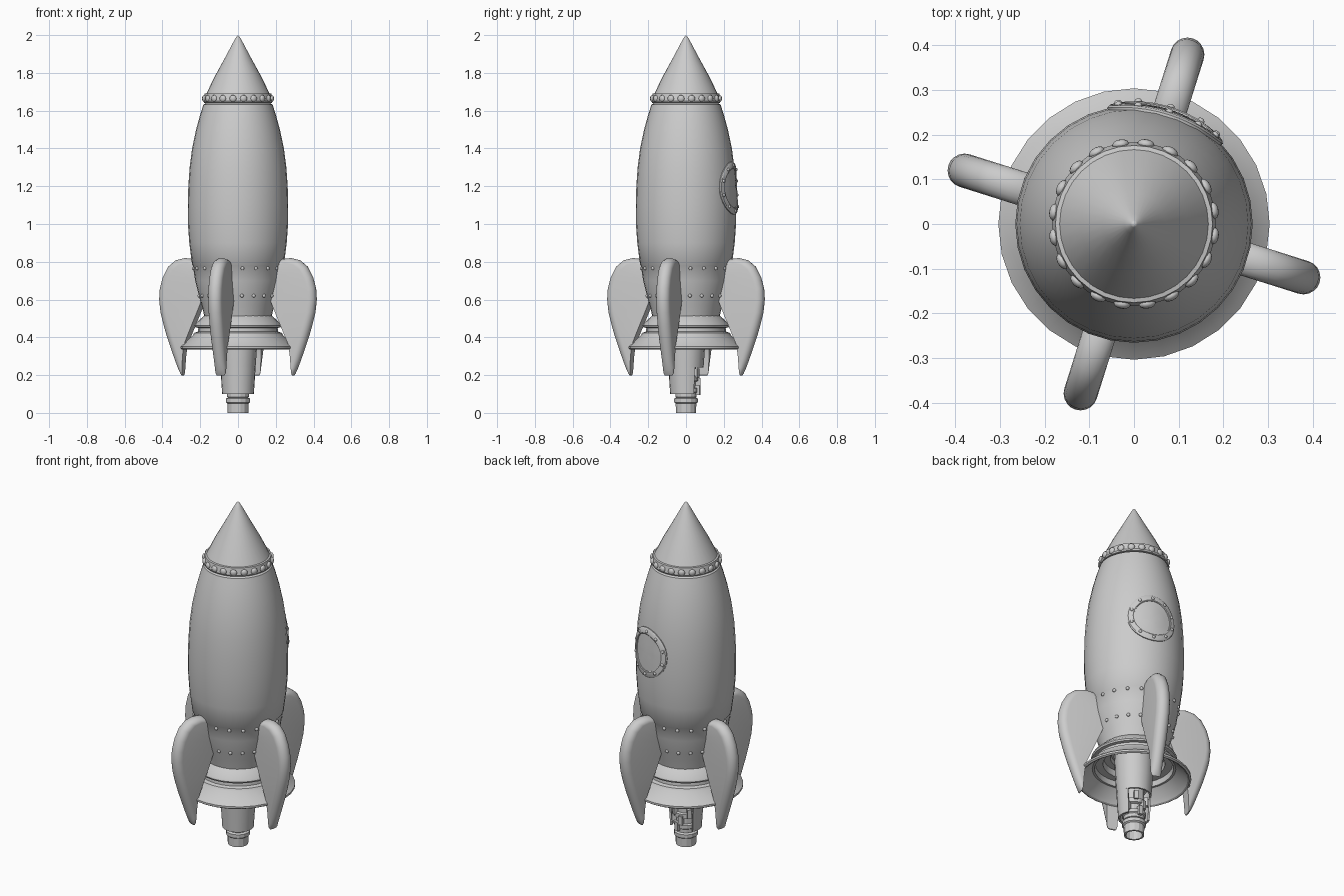
import bpy, bmesh
from math import sin, cos, pi, radians
from mathutils import Matrix, Vector

if "Cube" in bpy.data.objects:
    bpy.data.objects.remove(bpy.data.objects["Cube"])

FIN_ANGLE = radians(72.5)   # fins and porthole share this heading


def finish(name, bm, angle=35):
    bmesh.ops.remove_doubles(bm, verts=bm.verts, dist=1e-5)
    bmesh.ops.recalc_face_normals(bm, faces=bm.faces)
    me = bpy.data.meshes.new(name)
    bm.to_mesh(me)
    bm.free()
    ob = bpy.data.objects.new(name, me)
    bpy.context.collection.objects.link(ob)
    bpy.ops.object.select_all(action='DESELECT')
    ob.select_set(True)
    bpy.context.view_layer.objects.active = ob
    bpy.ops.object.shade_smooth_by_angle(angle=radians(angle))
    return ob


def skin(bm, rows, closed=False):
    """Bridge consecutive rows of points with quads."""
    vs = [[bm.verts.new(p) for p in row] for row in rows]
    n = len(vs[0])
    for a, b in zip(vs, vs[1:]):
        for i in range(n if closed else n - 1):
            j = (i + 1) % n
            bm.faces.new((a[i], a[j], b[j], b[i]))
    return vs


def polar(r, a, z):
    return Vector((r * cos(a), r * sin(a), z))


def lathe(name, profile, sides=32, angle=35):
    bm = bmesh.new()
    skin(bm, [[polar(r, 2 * pi * i / sides, z) for i in range(sides)]
              for r, z in profile], True)
    return finish(name, bm, angle)


def rivets(name, spots, size, height):
    """Flattened domes at (radius, angle, z), facing outward."""
    bm = bmesh.new()
    for r, a, z in spots:
        m = (Matrix.Translation(polar(r, a, z)) @ Matrix.Rotation(a, 4, 'Z')
             @ Matrix.Rotation(pi / 2, 4, 'Y') @ Matrix.Diagonal((size, size, height, 1)))
        bmesh.ops.create_uvsphere(bm, u_segments=10, v_segments=6, radius=1, matrix=m)
    return finish(name, bm, 60)


# Hull
HULL = [(.17, 1.64), (.183, 1.632), (.2, 1.58), (.222, 1.5), (.243, 1.4), (.256, 1.3),
        (.263, 1.2), (.266, 1.1), (.265, 1.0), (.258, .9), (.243, .785), (.239, .78),
        (.227, .70), (.207, .62), (.192, .57), (.178, .51)]


def hull_radius(z):
    for (r1, z1), (r0, z0) in zip(HULL, HULL[1:]):
        if z0 <= z <= z1:
            return r0 + (r1 - r0) * (z - z0) / (z1 - z0)


lathe("hull", HULL)
for label, z in (("upper", .765), ("lower", .62)):
    rivets(f"{label}_hull_rivets",
           [(hull_radius(z), 2 * pi * i / 20 + .1, z) for i in range(20)], .01, .008)

# Nose cone with its riveted collar
lathe("nose_cone", [(0, 2), (.008, 1.992), (.022, 1.968), (.07, 1.878),
                    (.12, 1.787), (.17, 1.685), (.165, 1.66)])
lathe("nose_collar", [(.166, 1.692), (.176, 1.69), (.184, 1.65), (.18, 1.642), (.165, 1.64)])
rivets("nose_rivets", [(.181, 2 * pi * (i + .5) / 20 + radians(.5), 1.664) for i in range(20)],
       .019, .011)

# Hollow stepped skirt
lathe("skirt", [(.172, .52), (.19, .505), (.225, .473), (.23, .462), (.226, .453), (.21, .45),
                (.212, .43), (.232, .424), (.238, .412), (.29, .363), (.304, .352),
                (.304, .341), (.295, .335), (.285, .34), (.27, .362), (.222, .405),
                (.21, .405), (.205, .435), (.165, .435), (.16, .47), (.125, .47),
                (.12, .49), (0, .49)], 28, 25)

# Exhaust core: stepped, hollow at the foot
lathe("exhaust_core", [(.06, .48), (.06, .30), (.068, .295), (.068, .27), (.055, .265),
                       (.055, .20), (.066, .195), (.066, .17), (.052, .165), (.052, .135),
                       (.064, .13), (.064, .11), (.058, .105), (.058, .085), (.052, .082),
                       (.064, .076), (.064, .056), (.056, .05), (.055, 0), (.045, 0),
                       (.045, .06), (0, .06)], 14, 25)

# Tapered exhaust sleeve, lower part open at the back
bm = bmesh.new()
for start, sweep, levels in ((0, 2 * pi, [(.106, .49), (.1, .34), (.093, .24)]),
                             (radians(150), radians(240), [(.093, .24), (.084, .10)])):
    wall = levels + [(r - .01, z) for r, z in reversed(levels)]
    wall.append(wall[0])
    n = 16
    rows = [[polar(r, start + sweep * i / n, z) for r, z in wall] for i in range(n + 1)]
    vs = skin(bm, rows)
    if sweep < 6:
        for end in (vs[0], vs[-1]):
            bm.faces.new(end[:-1])
finish("exhaust_sleeve", bm)

# Small fittings on the exposed exhaust
bm = bmesh.new()
for a, z in ((20, .15), (60, .21), (100, .16), (140, .20), (80, .12)):
    m = (Matrix.Rotation(radians(a), 4, 'Z') @ Matrix.Translation((.062, 0, z))
         @ Matrix.Diagonal((.026, .022, .05, 1)))
    bmesh.ops.create_cube(bm, size=1, matrix=m)
finish("exhaust_fittings", bm)

# Fins: (inner r, z, outer r, z, half thickness) from top to foot
FIN = [(.19, .73, .21, .80, .036), (.19, .72, .25, .815, .038), (.19, .71, .295, .82, .038),
       (.19, .70, .345, .808, .038), (.19, .68, .385, .775, .038), (.19, .66, .415, .72, .038),
       (.19, .63, .432, .66, .038), (.19, .60, .436, .60, .038), (.205, .56, .428, .53, .038),
       (.235, .49, .41, .46, .038), (.265, .42, .39, .395, .037), (.29, .36, .367, .33, .035),
       (.298, .30, .347, .275, .033), (.301, .25, .329, .23, .031), (.303, .215, .315, .204, .029),
       (.305, .20, .309, .197, .022)]
for k in range(4):
    heading = FIN_ANGLE + k * pi / 2
    rot = Matrix.Rotation(heading, 3, 'Z')
    side = Vector((0, 1, 0))
    rows = []
    for ri, zi, ro, zo, h in FIN:
        inner, outer = Vector((ri, 0, zi)), Vector((ro, 0, zo))
        span = outer - inner
        depth = min(h, span.length * .8)
        d = span.normalized()
        row = [inner - side * h]
        for i in range(11):
            t = -pi / 2 + pi * i / 10
            row.append(outer + d * depth * (cos(t) - 1) + side * h * sin(t))
        row.append(inner + side * h)
        rows.append([rot @ p for p in row])
    bm = bmesh.new()
    vs = skin(bm, rows, True)
    bm.faces.new(vs[0])
    bm.faces.new(vs[-1])
    finish(f"fin_{k + 1}", bm, 45)

# Porthole wrapped onto the hull
PORT_Z = 1.19


def on_hull(rho, phi, lift):
    z = PORT_Z + rho * sin(phi)
    return hull_radius(z) + lift, FIN_ANGLE + rho * cos(phi) / .264, z


def wrapped_disc(name, profile, sides=32):
    bm = bmesh.new()
    skin(bm, [[polar(*on_hull(rho, 2 * pi * i / sides, lift)) for i in range(sides)]
              for rho, lift in profile], True)
    return finish(name, bm)


wrapped_disc("porthole_frame", [(.104, -.008), (.104, .006), (.108, .009), (.134, .009),
                                (.14, .005), (.14, -.008)])
wrapped_disc("porthole_glass", [(0, .003), (.035, .003), (.07, .003), (.106, .003)])
rivets("porthole_rivets", [on_hull(.121, 2 * pi * (i + .5) / 10, .009) for i in range(10)],
       .009, .007)
